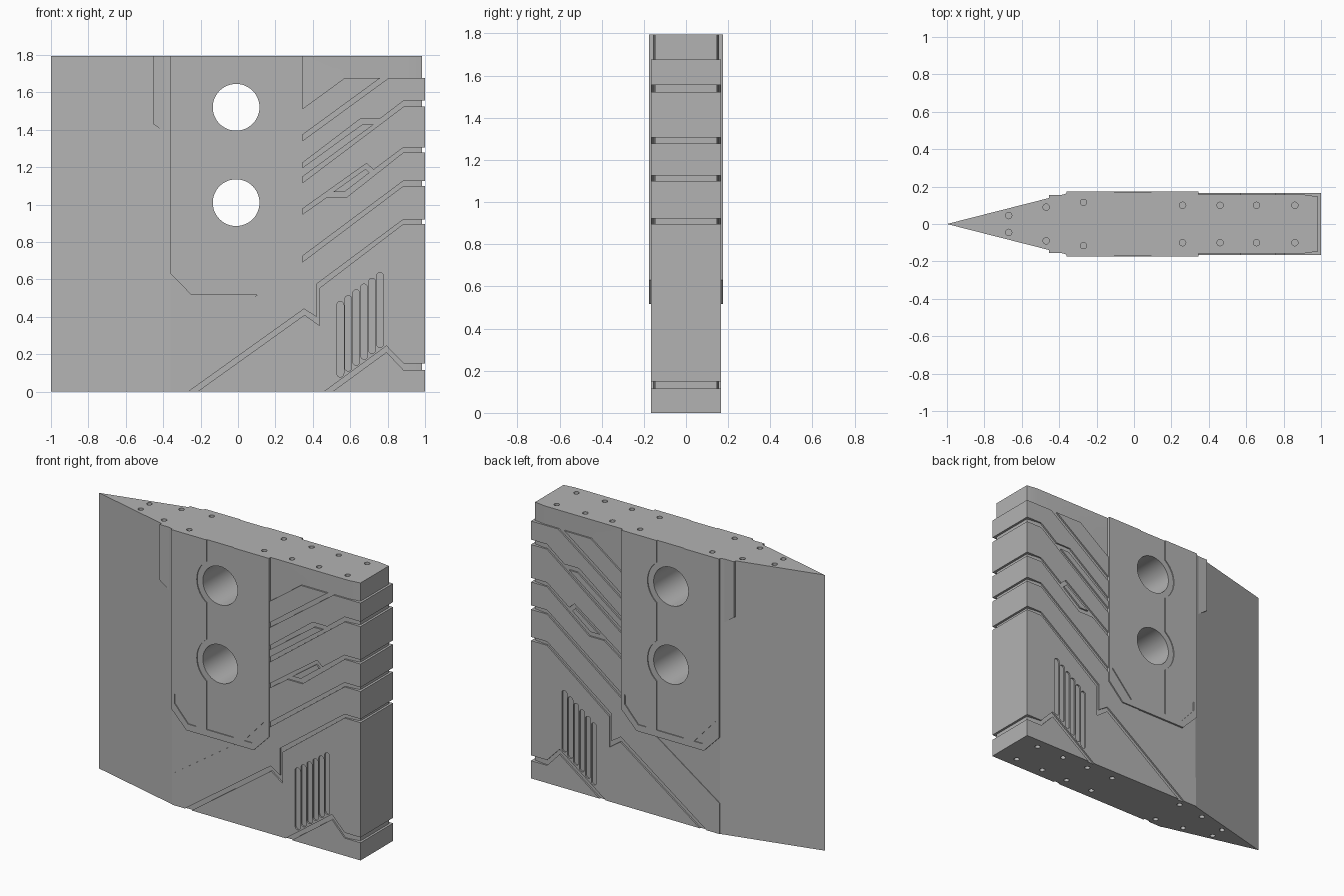
import bpy, bmesh, math

if "Cube" in bpy.data.objects:
    bpy.data.objects.remove(bpy.data.objects["Cube"])

TOP = 1.795
MID = -0.0075  # centre line of the middle plate

grey = bpy.data.materials.new("plain_grey")
grey.use_nodes = True
grey.diffuse_color = (0.45, 0.45, 0.45, 1)
grey.node_tree.nodes["Principled BSDF"].inputs["Base Color"].default_value = (0.45, 0.45, 0.45, 1)


def prisms(name, outlines, lo, hi, axis="y", both=False):
    """Extrude each outline along an axis from lo to hi, optionally on both sides."""
    bm = bmesh.new()
    spans = [(lo, hi), (-hi, -lo)] if both else [(lo, hi)]
    for pts in outlines:
        for a, b in spans:
            rings = []
            for d in (a, b):
                rings.append([bm.verts.new((u, d, v) if axis == "y" else (u, v, d)) for u, v in pts])
            bm.faces.new(rings[0])
            bm.faces.new(rings[1])
            n = len(pts)
            for i in range(n):
                j = (i + 1) % n
                bm.faces.new((rings[0][i], rings[0][j], rings[1][j], rings[1][i]))
    bmesh.ops.recalc_face_normals(bm, faces=bm.faces)
    mesh = bpy.data.meshes.new(name)
    bm.to_mesh(mesh)
    bm.free()
    obj = bpy.data.objects.new(name, mesh)
    mesh.materials.append(grey)
    bpy.context.collection.objects.link(obj)
    return obj


def cut(obj, outlines, lo=-0.3, hi=0.3, axis="y", both=False):
    """Subtract extruded outlines, then remove the cutter."""
    cutter = prisms("cutter", outlines, lo, hi, axis, both)
    cutter.hide_render = True
    mod = obj.modifiers.new("cut", "BOOLEAN")
    mod.operation, mod.solver, mod.object = "DIFFERENCE", "EXACT", cutter
    bpy.context.view_layer.objects.active = obj
    bpy.ops.object.modifier_apply(modifier=mod.name)
    bpy.data.objects.remove(cutter)


def circle(x, z, r, n=48):
    return [(x + r * math.cos(math.tau * i / n), z + r * math.sin(math.tau * i / n)) for i in range(n)]


def slot(x, bottom, top, r, n=8):
    up = [(x + r * math.cos(math.pi * i / n), top - r + r * math.sin(math.pi * i / n)) for i in range(n + 1)]
    down = [(2 * x - u, bottom + top - v) for u, v in up]
    return up + down


def mirrored(pts):
    return [(2 * MID - x, z) for x, z in pts]


# Hull: pointed wedge running into a flat core
side = [(-0.36, 0.163), (-0.36, 0.157), (0.91, 0.157), (0.985, 0.146)]
hull = prisms("hull", [[(-1, 0)] + side + [(x, -y) for x, y in reversed(side)]], 0, TOP, "z")

# Bolt holes in the top and the bottom
bolts = [(-0.67, 0.045), (-0.47, 0.09), (-0.27, 0.115)] + [(x, 0.1) for x in (0.26, 0.46, 0.655, 0.86)]
rounds = [circle(x, s * y, 0.017, 16) for x, y in bolts for s in (1, -1)]
cut(hull, rounds, TOP - 0.04, TOP + 0.1, "z")
cut(hull, rounds, -0.1, 0.04, "z")

# Two large bores through the whole hull
bores = [circle(-0.01, z, 0.125) for z in (1.52, 1.01)]
cut(hull, bores)

# Side panels: a shell wrapped around both sides and the end
shell = [(-0.36, 0.167), (1, 0.167), (1, -0.167), (-0.36, -0.167),
         (-0.36, -0.14), (0.965, -0.14), (0.965, 0.14), (-0.36, 0.14)]
panels = prisms("side_panels", [shell], 0, TOP, "z")
grooves = [
    # open area behind the middle plate
    [(-0.45, 0.138), (0.09, 0.51), (0.3, 0.6), (0.3, 2), (-0.45, 2)],
    # top recess
    [(0.345, 1.341), (0.805, 1.676), (1.1, 1.676), (1.1, 2), (0.345, 2)],
    # upper groove
    [(0.345, 1.223), (0.655, 1.459), (0.76, 1.459), (0.885, 1.555), (1.1, 1.555),
     (1.1, 1.523), (0.885, 1.523), (0.345, 1.116)],
    # kinked groove
    [(0.345, 0.977), (0.687, 1.22), (0.725, 1.186), (0.885, 1.306), (1.1, 1.306),
     (1.1, 1.279), (0.885, 1.279), (0.58, 1.038), (0.473, 1.038), (0.345, 0.948)],
    # plain groove
    [(0.345, 0.725), (0.885, 1.127), (1.1, 1.127), (1.1, 1.1), (0.885, 1.1), (0.345, 0.693)],
    # long stepped groove
    [(1.1, 0.921), (0.885, 0.921), (0.42, 0.575), (0.42, 0.399), (0.353, 0.442), (-0.307, -0.03),
     (-0.259, -0.03), (0.356, 0.41), (0.436, 0.353), (0.436, 0.554), (0.885, 0.897), (1.1, 0.897)],
    # bottom groove
    [(0.42, -0.03), (0.794, 0.244), (0.885, 0.15), (1.1, 0.15),
     (1.1, 0.115), (0.885, 0.115), (0.794, 0.211), (0.464, -0.03)],
]
cut(panels, grooves)

# Six vent slots
cut(panels, [slot(0.547 + 0.0425 * i, 0.078 + 0.0315 * i, 0.482 + 0.031 * i, 0.0185) for i in range(6)])

# Raised strips inside the grooves
prisms("raised_strips", [
    [(0.345, 1.512), (0.57, 1.676), (0.76, 1.676), (0.345, 1.373)],
    [(0.345, 1.197), (0.665, 1.429), (0.727, 1.429), (0.345, 1.148)],
    [(0.51, 1.068), (0.682, 1.191), (0.703, 1.17), (0.57, 1.068)],
], 0.14, 0.167, both=True)

# Lower corner plates between wedge and middle plate
prisms("corner_plates", [[(-0.36, 0.2), (0.09, 0.51), (0.09, 0.6), (-0.36, 0.7)]], 0.15, 0.163, both=True)

# Small fins on the wedge next to the middle plate
prisms("wedge_fins", [[(-0.455, TOP), (-0.455, 1.432), (-0.36, 1.364), (-0.36, TOP)]], 0.1, 0.156, both=True)

# Middle plates with a channel, rings round the bores and corner recesses
half = [(-0.36, TOP), (-0.36, 0.63), (-0.25, 0.517)]
plates = prisms("middle_plates", [half + mirrored(reversed(half))], 0.15, 0.175, both=True)
corner = [(-0.334, 0.73), (-0.334, 0.667), (-0.238, 0.56), (-0.18, 0.56)]
channel = [(-0.105, 0.56), (0.09, 0.56), (0.09, 2), (-0.105, 2)]
cut(plates, [corner, mirrored(corner), channel], 0.169, 0.3, both=True)
cut(plates, [circle(-0.01, z, 0.165) for z in (1.52, 1.01)], 0.169, 0.3, both=True)
cut(plates, bores)

# Smooth the round walls, keep the other edges sharp
bpy.ops.object.select_all(action="DESELECT")
for obj in (hull, panels, plates):
    obj.select_set(True)
bpy.context.view_layer.objects.active = hull
bpy.ops.object.shade_smooth_by_angle(angle=math.radians(25))
bpy.ops.object.select_all(action="DESELECT")
